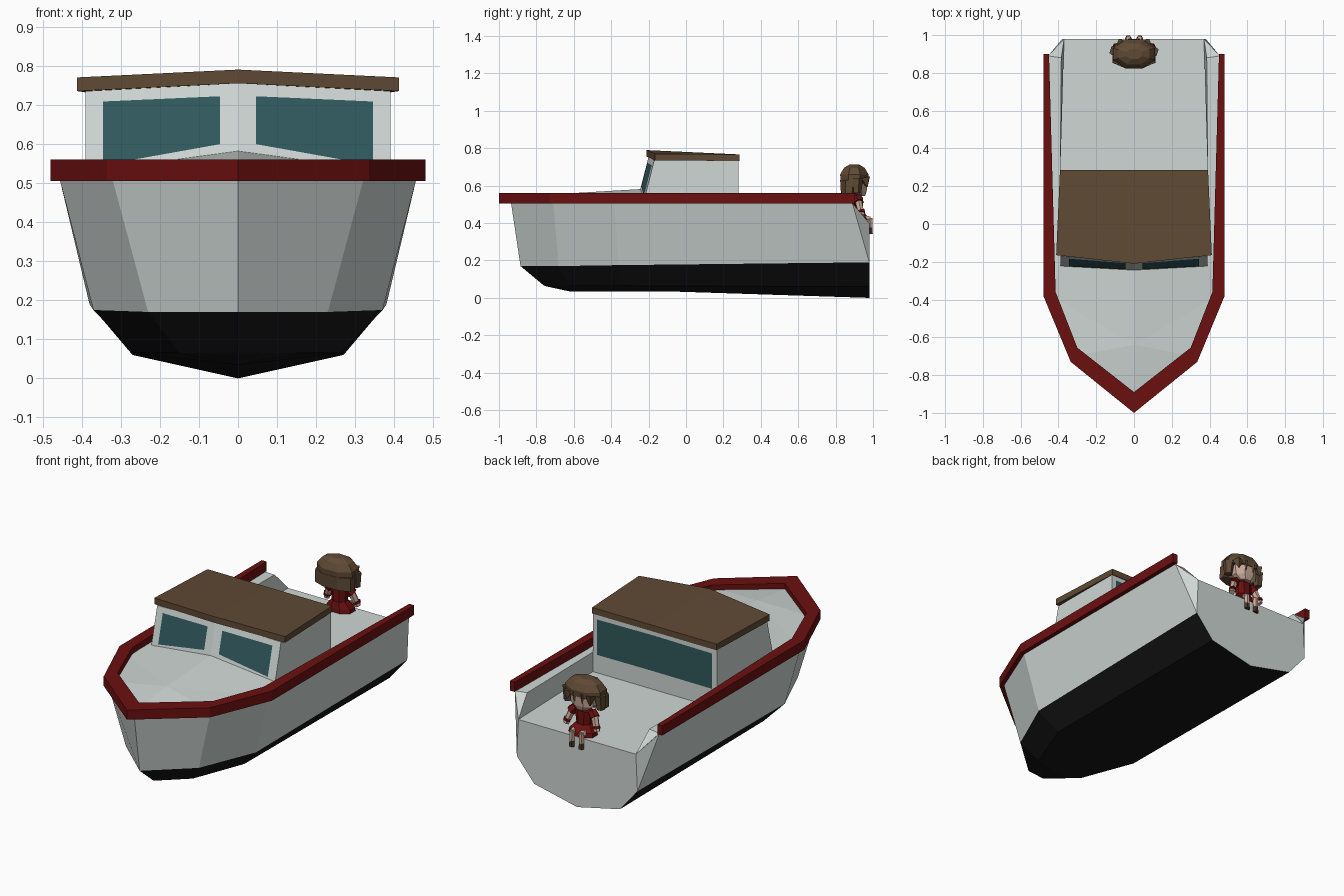
import bpy, bmesh, math
from mathutils import Vector

cube = bpy.data.objects.get("Cube")
if cube:
    bpy.data.objects.remove(cube)


def material(name, r, g, b):
    m = bpy.data.materials.new(name)
    m.use_nodes = True
    m.diffuse_color = (r, g, b, 1)
    m.node_tree.nodes["Principled BSDF"].inputs["Base Color"].default_value = (r, g, b, 1)
    return m


WHITE = material("hull white", .62, .68, .66)
BLACK = material("keel black", .008, .008, .008)
RED = material("rail red", .15, .005, .005)
BROWN = material("roof brown", .115, .068, .035)
GLASS = material("window teal", .03, .1, .11)
SKIN = material("skin", .6, .4, .32)
SHOE = material("shoe brown", .06, .035, .02)


def build(name, verts, faces, mats, centre=None, toward=None, mirror=False, rule=None):
    """Mesh from points; faces point away from centre, or toward a point."""
    bm = bmesh.new()
    vs = [bm.verts.new(v) for v in verts]
    for f in faces:
        bm.faces.new([vs[i] for i in f])
    bmesh.ops.remove_doubles(bm, verts=bm.verts, dist=.0005)
    bmesh.ops.recalc_face_normals(bm, faces=bm.faces)
    for f in bm.faces:
        f.normal_update()
        mid = f.calc_center_median()
        aim = mid - Vector(centre) if centre else Vector(toward) - mid if toward else None
        if aim and f.normal.dot(aim) < 0:
            f.normal_flip()
        if rule:
            f.material_index = rule(mid, f.normal)
    me = bpy.data.meshes.new(name)
    bm.to_mesh(me)
    bm.free()
    for m in mats:
        me.materials.append(m)
    ob = bpy.data.objects.new(name, me)
    bpy.context.collection.objects.link(ob)
    if mirror:
        ob.modifiers.new("mirror", 'MIRROR').merge_threshold = .0005
    return ob


def rings(rows):
    """Quad faces joining equal rows of points in sequence."""
    n = len(rows[0])
    return [(i * n + j, i * n + j + 1, (i + 1) * n + j + 1, (i + 1) * n + j)
            for i in range(len(rows) - 1) for j in range(n - 1)]


# Hull half: each station runs gunwale, chine, lower chine, keel
stations = [
    [(.455, .89, .505), (.38, .98, .19), (.27, .98, .06), (0, .98, 0)],
    [(.455, -.38, .505), (.37, -.36, .175), (.265, -.32, .065), (0, -.1, .035)],
    [(.32, -.71, .505), (.23, -.68, .17), (.15, -.62, .065), (0, -.62, .034)],
    [(0, -.935, .505), (0, -.885, .17), (0, -.76, .066), (0, -.74, .06)]]
verts = [p for s in stations for p in s] + [(.37, .98, .4), (0, .98, .4)]
faces = rings(stations) + [(0, 1, 16), (16, 1, 2, 3, 17)]
build("hull", verts, faces, [WHITE, BLACK], centre=(0, 0, .4), mirror=True,
      rule=lambda c, n: int(c.z < .18 and c.y < .97))

# Deck half: raised foredeck, side deck, bulwark wall and cockpit floor
verts = [(0, -.92, .525), (0, -.64, .558), (0, -.22, .583), (.32, -.7, .525),
         (.44, -.38, .52), (.39, -.2, .53), (.39, .28, .512), (.455, .28, .512),
         (.385, .88, .51), (.455, .89, .506), (.37, .98, .4), (.39, .28, .4),
         (0, .28, .4), (0, .98, .4)]
faces = [(0, 3, 1), (1, 3, 4), (1, 4, 5, 2), (5, 4, 7, 6), (6, 7, 9, 8),
         (8, 9, 10), (6, 8, 10, 11), (11, 10, 13, 12)]
build("deck", verts, faces, [WHITE], toward=(0, .4, 2), mirror=True)

# Rail half: rectangular section swept along the gunwale
outer = [(.48, .9), (.48, -.38), (.335, -.73), (0, -1)]
inner = [(.45, .9), (.415, -.36), (.3, -.655), (0, -.89)]
rows = [[(*o, .505), (*o, .56), (*i, .56), (*i, .505), (*o, .505)]
        for o, i in zip(outer, inner)]
build("rail", [p for r in rows for p in r], rings(rows) + [(0, 1, 2, 3)], [RED], mirror=True)

# Cabin half: raked, swept front and flat back
front = [Vector(p) for p in ((0, -.265, .5), (.39, -.23, .5), (.39, -.17, .735), (0, -.2, .755))]
back = [Vector(p) for p in ((0, .28, .4), (.39, .28, .4), (.39, .28, .735), (0, .28, .74))]
build("cabin", front + back, [(0, 1, 2, 3), (4, 5, 6, 7), (1, 5, 6, 2), (3, 2, 6, 7)],
      [WHITE], centre=(0, .05, .55), mirror=True)


def pane(name, quad, corners, toward):
    """Thin window placed on a wall quad at fractional corner positions."""
    a, b, c, d = quad
    n = (b - a).cross(d - a).normalized()
    if n.dot(Vector(toward)) < 0:
        n = -n
    pts = [a.lerp(b, u).lerp(d.lerp(c, u), v) + n * .003 for u, v in corners]
    build(name, pts, [(0, 1, 2, 3)], [GLASS], toward=Vector(toward) * 9, mirror=True)


pane("windscreen", front, [(.118, .39), (.885, .19), (.885, .875), (.118, .875)], (0, -1, 0))
pane("rear_window", back, [(0, .31), (.93, .31), (.93, .91), (0, .91)], (0, 1, 0))

# Roof half: slab with a peaked front edge
edge = [(0, -.21, .755), (.412, -.165, .735), (.392, .285, .732), (0, .285, .732)]
verts = edge + [(x, y, z + .035) for x, y, z in edge]
build("roof", verts, [(0, 1, 2, 3), (4, 5, 6, 7), (0, 1, 5, 4), (1, 2, 6, 5), (2, 3, 7, 6)],
      [BROWN], centre=(0, .05, .762), mirror=True)


# Seated passenger, facing the stern
def loft(name, levels, mat, n=8):
    """Stack of ellipses given as z, centre y, radius x, radius y."""
    pts = [(rx * math.cos(a), cy + ry * math.sin(a), z) for z, cy, rx, ry in levels
           for a in [math.tau * (k + .5) / n for k in range(n)]]
    fs = [(i * n + k, i * n + (k + 1) % n, (i + 1) * n + (k + 1) % n, (i + 1) * n + k)
          for i in range(len(levels) - 1) for k in range(n)]
    top = (len(levels) - 1) * n
    return build(name, pts, fs + [tuple(range(n)), tuple(range(top, top + n))], [mat])


def limb(name, a, b, r0, r1, mat, n=6):
    """Tapered bar between two points."""
    a, b = Vector(a), Vector(b)
    q = (b - a).to_track_quat('Z', 'Y')
    pts = [c + q @ Vector((r * math.cos(t), r * math.sin(t), 0)) for c, r in ((a, r0), (b, r1))
           for t in [math.tau * k / n for k in range(n)]]
    fs = [(k, (k + 1) % n, n + (k + 1) % n, n + k) for k in range(n)]
    return build(name, pts, fs + [tuple(range(n)), tuple(range(n, 2 * n))], [mat])


loft("hair_cap", [(.625, .9, .122, .08), (.66, .9, .12, .082), (.695, .9, .09, .06),
                  (.712, .9, .045, .03)], BROWN)
loft("hair_back", [(.555, .87, .122, .045), (.63, .875, .12, .055)], BROWN)
loft("head", [(.545, .925, .04, .035), (.57, .918, .075, .052), (.64, .918, .08, .058)], SKIN)
loft("neck", [(.53, .915, .022, .02), (.56, .915, .022, .02)], SKIN)
loft("dress_top", [(.44, .915, .042, .035), (.535, .915, .055, .035), (.545, .915, .03, .025)], RED)
loft("skirt", [(.402, .925, .082, .06), (.425, .925, .078, .058), (.46, .915, .045, .038)], RED)
for k in range(4):
    x = (k - 1.5) * .045
    limb("fringe", (x, .955, .64), (x * 1.1, .968, .592), .03, .003, BROWN, 4)
for name, s in (("left", 1), ("right", -1)):
    limb(name + "_side_hair", (s * .1, .915, .64), (s * .105, .915, .56), .032, .022, BROWN, 5)
    limb(name + "_sleeve", (s * .05, .915, .538), (s * .075, .925, .51), .024, .028, RED)
    limb(name + "_arm", (s * .07, .922, .515), (s * .098, .94, .44), .02, .017, SKIN)
    limb(name + "_cuff", (s * .09, .936, .468), (s * .094, .938, .455), .022, .022, RED)
    limb(name + "_thigh", (s * .03, .93, .425), (s * .03, .985, .42), .02, .018, SKIN)
    limb(name + "_shin", (s * .03, .982, .428), (s * .03, .984, .36), .016, .014, SKIN)
    limb(name + "_shoe", (s * .03, .983, .375), (s * .03, .984, .342), .015, .017, SHOE)
